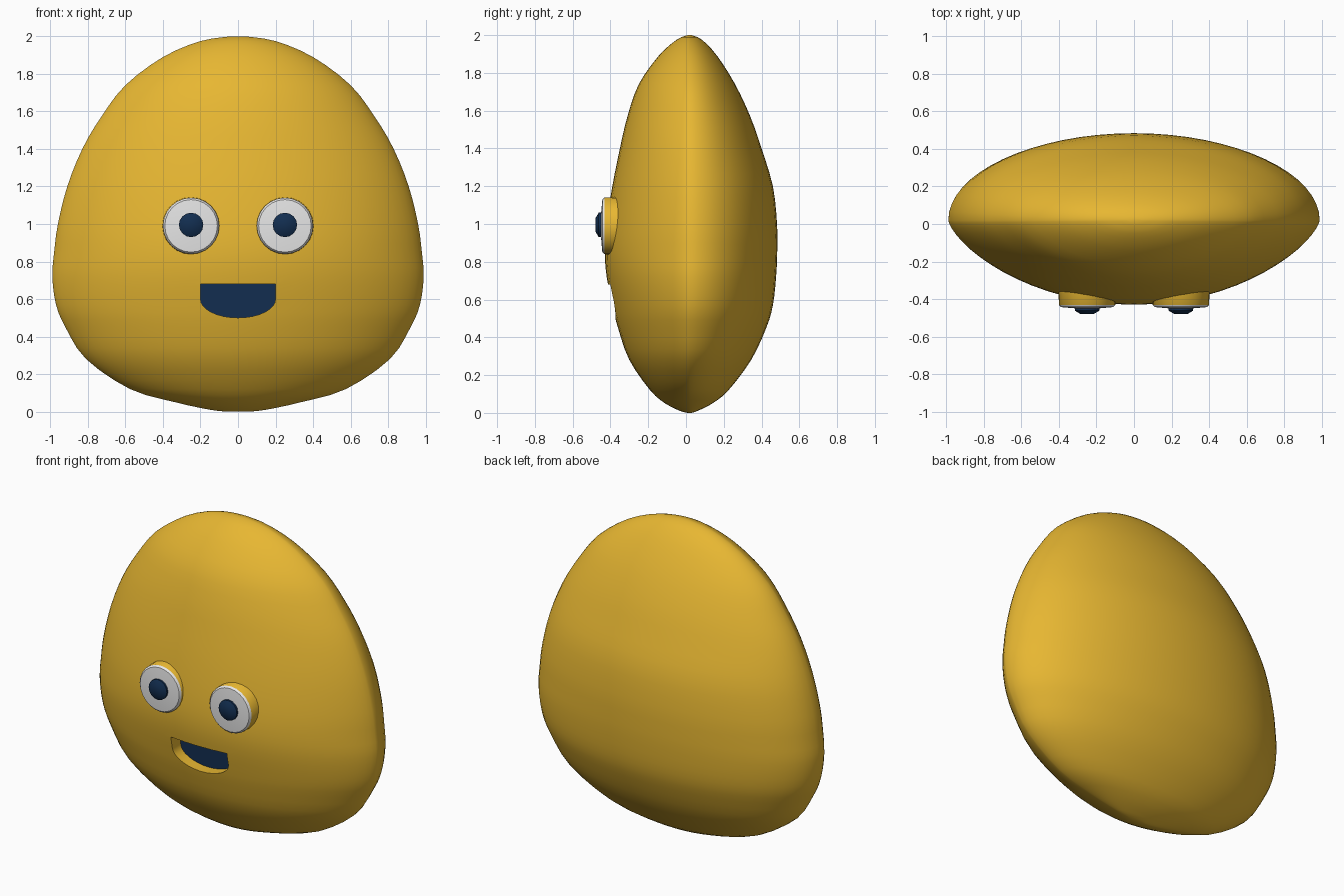
import bpy, bmesh, math

if "Cube" in bpy.data.objects:
    bpy.data.objects.remove(bpy.data.objects["Cube"])


def material(name, rgb):
    m = bpy.data.materials.new(name)
    m.diffuse_color = (*rgb, 1)
    m.use_nodes = True
    m.node_tree.nodes["Principled BSDF"].inputs["Base Color"].default_value = m.diffuse_color
    return m


YELLOW = material("golden yellow", (0.88, 0.52, 0.035))
NAVY = material("dark navy", (0.006, 0.027, 0.08))
WHITE = material("eye white", (0.85, 0.85, 0.85))


def make_object(name, bm, mats):
    bmesh.ops.recalc_face_normals(bm, faces=bm.faces)
    me = bpy.data.meshes.new(name)
    bm.to_mesh(me)
    bm.free()
    for m in mats:
        me.materials.append(m)
    ob = bpy.data.objects.new(name, me)
    bpy.context.collection.objects.link(ob)
    return ob


def loft(bm, rings):
    """Skin closed rings of points and cap both ends; returns faces per band."""
    loops = [[bm.verts.new(p) for p in r] for r in rings]
    n = len(loops[0])
    bands = []
    for a, b in zip(loops, loops[1:]):
        bands.append([bm.faces.new((a[i], a[(i + 1) % n], b[(i + 1) % n], b[i])) for i in range(n)])
    bm.faces.new(loops[0])
    bands.append([bm.faces.new(loops[-1])])
    return bands


def smooth(ob, angle):
    bpy.ops.object.select_all(action='DESELECT')
    ob.select_set(True)
    bpy.context.view_layer.objects.active = ob
    bpy.ops.object.shade_smooth_by_angle(angle=math.radians(angle))


# Body: rows of height, half width, front depth, back depth
ROWS = [(0.0, 0.06, -0.01, 0.03), (0.01, 0.15, 0.03, 0.06), (0.05, 0.335, 0.11, 0.14),
        (0.12, 0.575, 0.19, 0.225), (0.28, 0.81, 0.30, 0.345), (0.45, 0.92, 0.36, 0.425),
        (0.57, 0.97, 0.39, 0.46), (0.72, 0.99, 0.42, 0.477), (0.85, 0.98, 0.43, 0.483),
        (1.0, 0.96, 0.42, 0.482), (1.2, 0.91, 0.39, 0.46), (1.4, 0.83, 0.35, 0.40),
        (1.57, 0.73, 0.31, 0.34), (1.74, 0.60, 0.25, 0.26), (1.89, 0.40, 0.145, 0.165),
        (1.975, 0.20, 0.05, 0.085), (2.0, 0.04, -0.01, 0.03)]
MID_Y, SEG = 0.02, 64


def spline(rows, steps):
    out = []
    for i in range(len(rows) - 1):
        p0, p1, p2, p3 = (rows[min(max(j, 0), len(rows) - 1)] for j in range(i - 1, i + 3))
        for k in range(steps):
            t = k / steps
            out.append([0.5 * (2 * b + (c - a) * t + (2 * a - 5 * b + 4 * c - d) * t ** 2
                               + (3 * b - a - 3 * c + d) * t ** 3)
                        for a, b, c, d in zip(p0, p1, p2, p3)])
    return out + [rows[-1]]


def section(z, w, front, back):
    pts = []
    for i in range(SEG):
        t = 2 * math.pi * i / SEG
        s = math.sin(t)
        y = MID_Y + (back - MID_Y) * s if s >= 0 else MID_Y - (front + MID_Y) * (-s) ** 1.4
        pts.append((w * math.cos(t), y, max(0.0, min(2.0, z))))
    return pts


bm = bmesh.new()
loft(bm, [section(*r) for r in spline(ROWS, 3)])
body = make_object("body", bm, [YELLOW, NAVY])

# Mouth: D-shaped pocket with yellow walls and a navy back
outline = [(-0.2, 0.68), (-0.2, 0.60)]
outline += [(-0.2 * math.cos(a), 0.60 - 0.1 * math.sin(a))
            for a in (math.pi * k / 16 for k in range(1, 16))]
outline += [(0.2, 0.60), (0.2, 0.68)]
bm = bmesh.new()
bands = loft(bm, [[(x, y, z) for x, z in outline] for y in (-0.6, -0.30)])
bands[-1][0].material_index = 1
cutter = make_object("mouth_cutter", bm, [YELLOW, NAVY])
cutter.hide_render = True
mod = body.modifiers.new("mouth", 'BOOLEAN')
mod.operation, mod.solver, mod.object = 'DIFFERENCE', 'EXACT', cutter
bpy.context.view_layer.objects.active = body
bpy.ops.object.modifier_apply(modifier=mod.name)
bpy.data.objects.remove(cutter)
smooth(body, 40)


# Eyes and pupils: turned shapes about the y axis
def turned(name, x, z, profile, sides, mats, first_front):
    bm = bmesh.new()
    rings = [[(x + r * math.cos(2 * math.pi * i / sides), y, z + r * math.sin(2 * math.pi * i / sides))
              for i in range(sides)] for r, y in profile]
    for k, band in enumerate(loft(bm, rings)):
        for f in band:
            f.material_index = int(k >= first_front)
    smooth(make_object(name, bm, mats), 40)


for side, label in ((-1, "left"), (1, "right")):
    turned(label + "_eye", side * 0.25, 0.99,
           [(0.155, -0.30), (0.15, -0.432), (0.14, -0.443), (0.06, -0.45)], 24, [YELLOW, WHITE], 1)
    turned(label + "_pupil", side * 0.25, 0.995,
           [(0.065, -0.43), (0.065, -0.462), (0.035, -0.48)], 16, [NAVY], 9)
